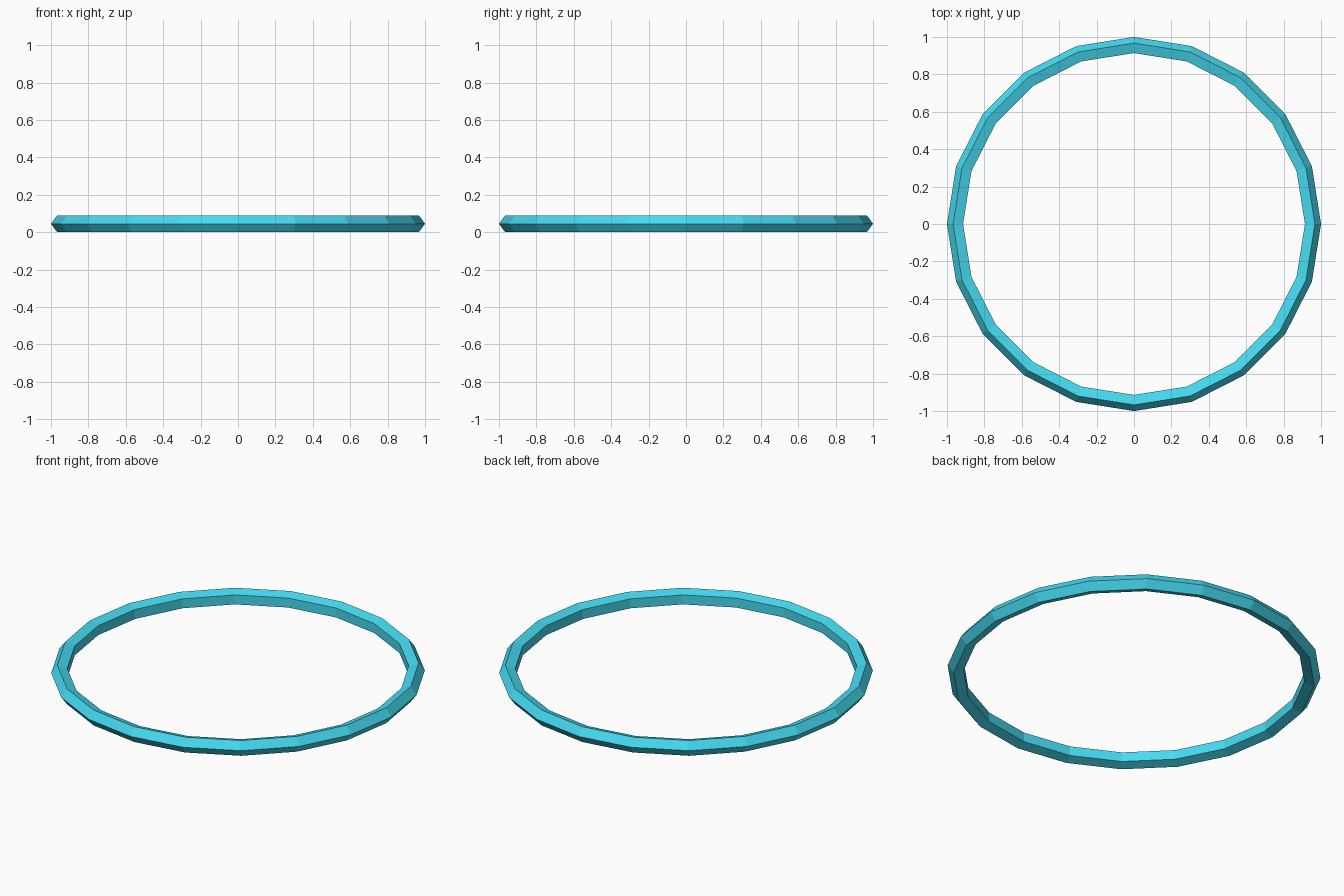
import bpy
import math

if "Cube" in bpy.data.objects:
    bpy.data.objects.remove(bpy.data.objects["Cube"])

SIDES = 20                # segments around the ring
PROFILE = 5               # pentagonal cross-section, one point facing outward
MAJOR, MINOR = 1 / 1.05, 0.05 / 1.05

# Ring: faceted torus resting on the ground
bpy.ops.mesh.primitive_torus_add(
    major_segments=SIDES, minor_segments=PROFILE,
    major_radius=MAJOR, minor_radius=MINOR,
    location=(0, 0, MINOR * math.sin(math.radians(72))))
ring = bpy.context.object
ring.name = "ring"
bpy.ops.object.shade_flat()

# Cyan finish
mat = bpy.data.materials.new("cyan")
mat.diffuse_color = (0.06, 0.7, 0.88, 1)
mat.use_nodes = True
mat.node_tree.nodes["Principled BSDF"].inputs["Base Color"].default_value = mat.diffuse_color
ring.data.materials.append(mat)
